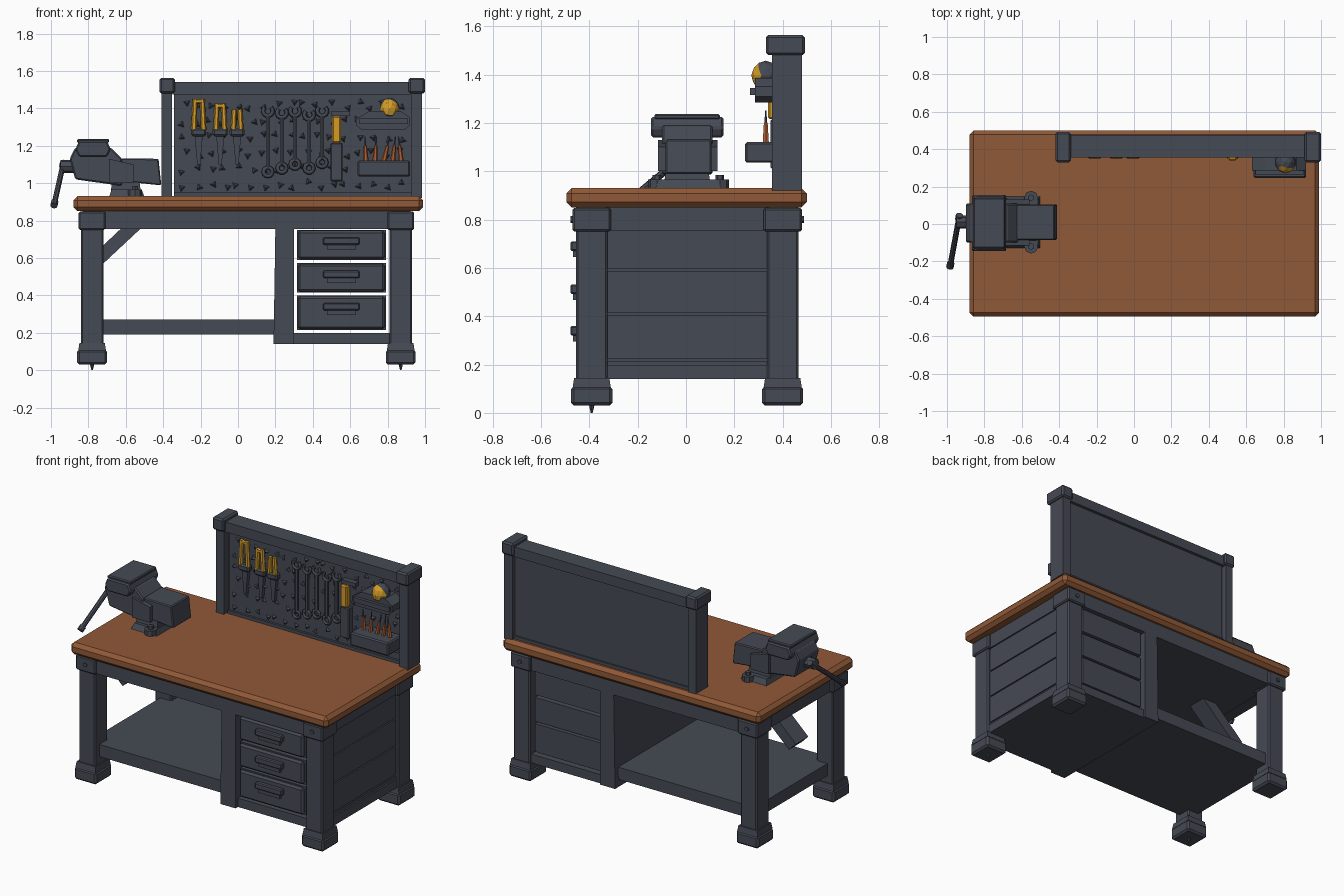
import bpy, bmesh, math, random
from mathutils import Vector

cube = bpy.data.objects.get("Cube")
if cube:
    bpy.data.objects.remove(cube, do_unlink=True)
random.seed(4)


def material(name, rgb):
    m = bpy.data.materials.new(name)
    m.use_nodes = True
    m.diffuse_color = (*rgb, 1)
    m.node_tree.nodes["Principled BSDF"].inputs["Base Color"].default_value = (*rgb, 1)
    return m


SLATE = material("slate_metal", (0.060, 0.068, 0.088))
WOOD = material("brown_wood", (0.28, 0.1, 0.038))
YELLOW = material("yellow_grip", (0.66, 0.33, 0.02))
COPPER = material("copper_grip", (0.42, 0.11, 0.03))


def finish(name, bm, mat, bevel=0):
    bmesh.ops.recalc_face_normals(bm, faces=bm.faces[:])
    mesh = bpy.data.meshes.new(name)
    bm.to_mesh(mesh)
    bm.free()
    mesh.materials.append(mat)
    ob = bpy.data.objects.new(name, mesh)
    bpy.context.scene.collection.objects.link(ob)
    if bevel:
        mod = ob.modifiers.new("chamfer", 'BEVEL')
        mod.width, mod.segments = bevel, 1
    return ob


def box(name, x, y, z, mat=SLATE, bevel=0.0, taper=1.0):
    """Box from (min, max) pairs; taper scales the top face."""
    bm = bmesh.new()
    bmesh.ops.create_cube(bm, size=1)
    for v in bm.verts:
        t = taper if v.co.z > 0 else 1
        v.co = [(a + b) / 2 + c * (b - a) * k
                for (a, b), c, k in zip((x, y, z), v.co, (t, t, 1))]
    return finish(name, bm, mat, bevel)


def prism(name, pts, y, mat=SLATE, bevel=0.0):
    """Side profile in x and z, extruded along y."""
    bm = bmesh.new()
    face = bm.faces.new([bm.verts.new((px, y[0], pz)) for px, pz in pts])
    out = bmesh.ops.extrude_face_region(bm, geom=[face])["geom"]
    for v in out:
        if isinstance(v, bmesh.types.BMVert):
            v.co.y = y[1]
    return finish(name, bm, mat, bevel)


def rod(name, a, b, r, r2=None, mat=SLATE, sides=8):
    a, b = Vector(a), Vector(b)
    bm = bmesh.new()
    bmesh.ops.create_cone(bm, cap_ends=True, segments=sides, radius1=r,
                          radius2=r if r2 is None else r2, depth=(b - a).length)
    rot = (b - a).to_track_quat('Z', 'Y')
    for v in bm.verts:
        v.co = rot @ v.co + (a + b) / 2
    return finish(name, bm, mat)


def ring(name, x, y, z, rx, rz, r, mat=SLATE, start=0, sweep=360):
    """Flat ring or open jaw hanging on the board."""
    n = 10
    cu = bpy.data.curves.new(name, 'CURVE')
    cu.dimensions, cu.bevel_depth, cu.bevel_resolution = '3D', r, 0
    cu.use_fill_caps = True
    sp = cu.splines.new('POLY')
    closed = sweep == 360
    sp.points.add(n - 1)
    for i, p in enumerate(sp.points):
        t = math.radians(start + sweep * i / (n if closed else n - 1))
        p.co = (x + rx * math.cos(t), y, z + rz * math.sin(t), 1)
    sp.use_cyclic_u = closed
    cu.materials.append(mat)
    ob = bpy.data.objects.new(name, cu)
    bpy.context.scene.collection.objects.link(ob)


# Worktop
box("worktop", (-0.88, 0.99), (-0.495, 0.5), (0.85, 0.93), WOOD, 0.022)

# Legs with stepped feet and corner brackets
for side, x in (("right", (-0.84, -0.72)), ("left", (0.81, 0.93))):
    for end, y in (("front", (-0.455, -0.325)), ("back", (0.335, 0.465))):
        tag = f"{end}_{side}"
        grow = lambda p, d: (p[0] - d, p[1] + d)
        box(tag + "_leg", x, y, (0.12, 0.85), bevel=0.008)
        box(tag + "_foot", grow(x, 0.02), grow(y, 0.02), (0.03, 0.11), bevel=0.012)
        box(tag + "_foot_collar", grow(x, 0.014), grow(y, 0.014), (0.105, 0.145), taper=0.92)
        box(tag + "_bracket", grow(x, 0.012), grow(y, 0.015), (0.75, 0.848), bevel=0.008)
        cx, cy = sum(x) / 2, sum(y) / 2
        s = -1 if end == "front" else 1
        if end == "front":
            rod(tag + "_levelling_pin", (cx, cy, 0.035), (cx, cy, 0), 0.012, 0.004)
        rod(tag + "_bolt", (cx, cy + s * 0.07, 0.8), (cx, cy + s * 0.088, 0.8), 0.014, sides=6)

# Rails and closed underside below the top, and the lower shelf
for end, y in (("front", (-0.455, -0.37)), ("back", (0.38, 0.465))):
    box(end + "_rail", (-0.73, 0.82), y, (0.755, 0.85))
for side, x in (("right", (-0.83, -0.75)), ("left", (0.84, 0.92))):
    box(side + "_rail", x, (-0.34, 0.35), (0.755, 0.85))
box("top_underside", (-0.8, 0.88), (-0.4, 0.41), (0.757, 0.852))
box("lower_shelf", (-0.8, 0.22), (-0.41, 0.43), (0.19, 0.27))

# Diagonal brace below the vise
prism("vise_brace", [(-0.79, 0.505), (-0.84, 0.555), (-0.62, 0.762), (-0.515, 0.762)], (-0.07, 0.06))

# Drawer cabinet
prism("cabinet_inner_wall", [(0.19, 0.14), (0.3, 0.14), (0.3, 0.765), (0.2, 0.765)], (-0.455, 0.465))
box("cabinet_base", (0.29, 0.92), (-0.43, 0.45), (0.14, 0.198))
box("cabinet_side_backing", (0.84, 0.885), (-0.34, 0.35), (0.15, 0.76))
for i, (lo, hi) in enumerate(((0.14, 0.215), (0.222, 0.405), (0.413, 0.588), (0.596, 0.755))):
    box(f"cabinet_side_slat_{i}", (0.88, 0.91), (-0.34, 0.35), (lo, hi))
for i, (lo, hi) in enumerate(((0.215, 0.4), (0.415, 0.572), (0.59, 0.75))):
    box(f"drawer_{i}", (0.315, 0.79), (-0.425, 0.44), (lo, hi))
    box(f"drawer_front_{i}", (0.32, 0.785), (-0.45, -0.42), (lo + 0.004, hi - 0.004), bevel=0.012)
    top = hi - 0.04
    box(f"drawer_handle_{i}", (0.455, 0.65), (-0.478, -0.445), (top - 0.04, top), bevel=0.006)
    box(f"drawer_handle_lip_{i}", (0.475, 0.63), (-0.468, -0.445), (top - 0.065, top - 0.035))

# Tool board with framed posts
for side, x, cap in (("right", (-0.408, -0.352), (-0.42, -0.338)),
                     ("left", (0.925, 0.985), (0.912, 1.0))):
    box(side + "_board_post", x, (0.355, 0.48), (0.92, 1.49))
    box(side + "_post_cap", cap, (0.33, 0.492), (1.48, 1.563), bevel=0.01)
box("board_top_rail", (-0.35, 0.93), (0.355, 0.475), (1.475, 1.54))
box("tool_board", (-0.343, 0.93), (0.395, 0.455), (0.925, 1.48))
box("board_bottom_rail", (-0.343, 0.93), (0.38, 0.465), (0.925, 0.95))

# Small hooks spread over the board
bm = bmesh.new()
for i in range(17):
    for j in range(6):
        c = Vector((-0.29 + i * 0.072 + random.uniform(-0.02, 0.02), 0.396,
                    0.99 + j * 0.085 + random.uniform(-0.02, 0.02)))
        t = random.uniform(0, 6)
        base = [bm.verts.new(c + Vector((math.cos(t + k * 2.1), 0, math.sin(t + k * 2.1))) * 0.022)
                for k in range(3)]
        tip = bm.verts.new(c + Vector((0, -0.016, 0)))
        bm.faces.new(base)
        for k in range(3):
            bm.faces.new((base[k], base[k - 1], tip))
finish("board_hooks", bm, SLATE)

# Pliers and cutters with yellow grips
for i, (x, top, w) in enumerate(((-0.21, 1.45, 0.026), (-0.095, 1.425, 0.023), (-0.005, 1.395, 0.02))):
    for s in (-1, 1):
        rod(f"plier_grip_{i}_{s}", (x + s * w, 0.365, 1.285), (x + s * w * 0.75, 0.365, top),
            0.015, 0.013, YELLOW, 6)
    if i < 2:
        rod(f"plier_bridge_{i}", (x - w, 0.365, top - 0.012), (x + w, 0.365, top - 0.012),
            0.013, mat=YELLOW, sides=6)
    box(f"plier_joint_{i}", (x - 0.04, x + 0.04), (0.35, 0.395), (1.25, 1.295), bevel=0.01)
    prism(f"plier_jaw_{i}", [(x - 0.022, 1.26), (x + 0.022, 1.26), (x + 0.008, 1.1), (x - 0.008, 1.1)],
          (0.37, 0.395))

# Spanners
for i, (x, lo, hi) in enumerate(((0.16, 1.08, 1.36), (0.235, 1.1, 1.35), (0.305, 1.12, 1.36),
                                 (0.38, 1.1, 1.34), (0.45, 1.13, 1.36))):
    rod(f"spanner_{i}", (x, 0.378, lo), (x, 0.378, hi), 0.012, sides=6)
    ring(f"spanner_eye_{i}", x, 0.378, lo - 0.02, 0.024, 0.024, 0.011)
    ring(f"spanner_jaw_{i}", x, 0.378, hi + 0.025, 0.026, 0.026, 0.011, SLATE, 130, 280)

# Long-handled tool
box("chisel_grip", (0.503, 0.55), (0.34, 0.385), (1.215, 1.36), YELLOW, 0.008)
box("chisel_blade", (0.495, 0.56), (0.35, 0.395), (1.01, 1.215), bevel=0.006)
box("chisel_hook", (0.5, 0.6), (0.36, 0.395), (1.36, 1.385))

# Storage bin holding small drivers
box("storage_bin", (0.64, 0.92), (0.245, 0.395), (1.035, 1.12), bevel=0.008)
for i in range(5):
    x = 0.685 + i * 0.047
    lean = random.uniform(-0.025, 0.025)
    rod(f"driver_grip_{i}", (x, 0.33, 1.11), (x + lean, 0.33, 1.2), 0.015, 0.009, COPPER, 6)
    rod(f"driver_tip_{i}", (x + lean, 0.33, 1.195), (x + lean * 1.6, 0.33, 1.25), 0.006, 0.003, sides=5)

# Upper shelf holding a round tool with a yellow front
prism("upper_shelf", [(0.63, 1.31), (0.66, 1.285), (0.89, 1.285), (0.92, 1.31),
                      (0.92, 1.35), (0.87, 1.385), (0.7, 1.385), (0.63, 1.34)], (0.285, 0.395))
box("upper_shelf_lip", (0.65, 0.91), (0.265, 0.3), (1.315, 1.345))
bm = bmesh.new()
bmesh.ops.create_icosphere(bm, subdivisions=2, radius=1)
for v in bm.verts:
    v.co = (0.81 + v.co.x * 0.055, 0.33 + v.co.y * 0.06, 1.395 + v.co.z * 0.062)
tool = finish("round_tool", bm, YELLOW)
tool.data.materials.append(SLATE)
for f in tool.data.polygons:
    f.material_index = int(f.normal.y > -0.4 or f.center.z < 1.36)

# Bench vise: base, sliding jaw, fixed jaw
box("vise_base", (-0.69, -0.5), (-0.13, 0.15), (0.925, 0.965), taper=0.85)
box("vise_swivel", (-0.68, -0.52), (-0.09, 0.1), (0.955, 1.02), taper=0.9)
for s in (-1, 1):
    y = 0.01 + s * 0.13
    rod(f"vise_lug_{s}", (-0.55, y, 0.925), (-0.55, y, 0.965), 0.038)
    rod(f"vise_lug_bolt_{s}", (-0.55, y, 0.96), (-0.55, y, 0.985), 0.018, sides=6)
prism("vise_body", [(-0.87, 1.02), (-0.62, 0.985), (-0.62, 1.13), (-0.68, 1.19), (-0.87, 1.19), (-0.9, 1.13)],
      (-0.1, 0.11), bevel=0.008)
prism("vise_jaw", [(-0.85, 1.14), (-0.7, 1.14), (-0.68, 1.18), (-0.7, 1.225), (-0.85, 1.225), (-0.87, 1.18)],
      (-0.145, 0.155), bevel=0.008)
box("vise_jaw_plate", (-0.86, -0.69), (-0.13, 0.14), (1.215, 1.237), bevel=0.006)
prism("vise_neck", [(-0.69, 1.0), (-0.56, 1.0), (-0.56, 1.1), (-0.69, 1.13)], (-0.115, 0.13))
prism("vise_rear_block", [(-0.62, 1.01), (-0.41, 0.988), (-0.425, 1.13), (-0.64, 1.133)],
      (-0.085, 0.105), bevel=0.006)

# Vise screw and its swinging handle
rod("vise_screw", (-0.95, 0.01, 1.09), (-0.86, 0.01, 1.09), 0.035)
a, b = Vector((-0.935, 0.035, 1.1)), Vector((-0.982, -0.22, 0.89))
rod("vise_handle", a, b, 0.015)
step = (b - a).normalized() * 0.016
for tag, p in (("top", a), ("bottom", b)):
    rod(f"vise_handle_{tag}_knob", p - step, p + step, 0.02)
